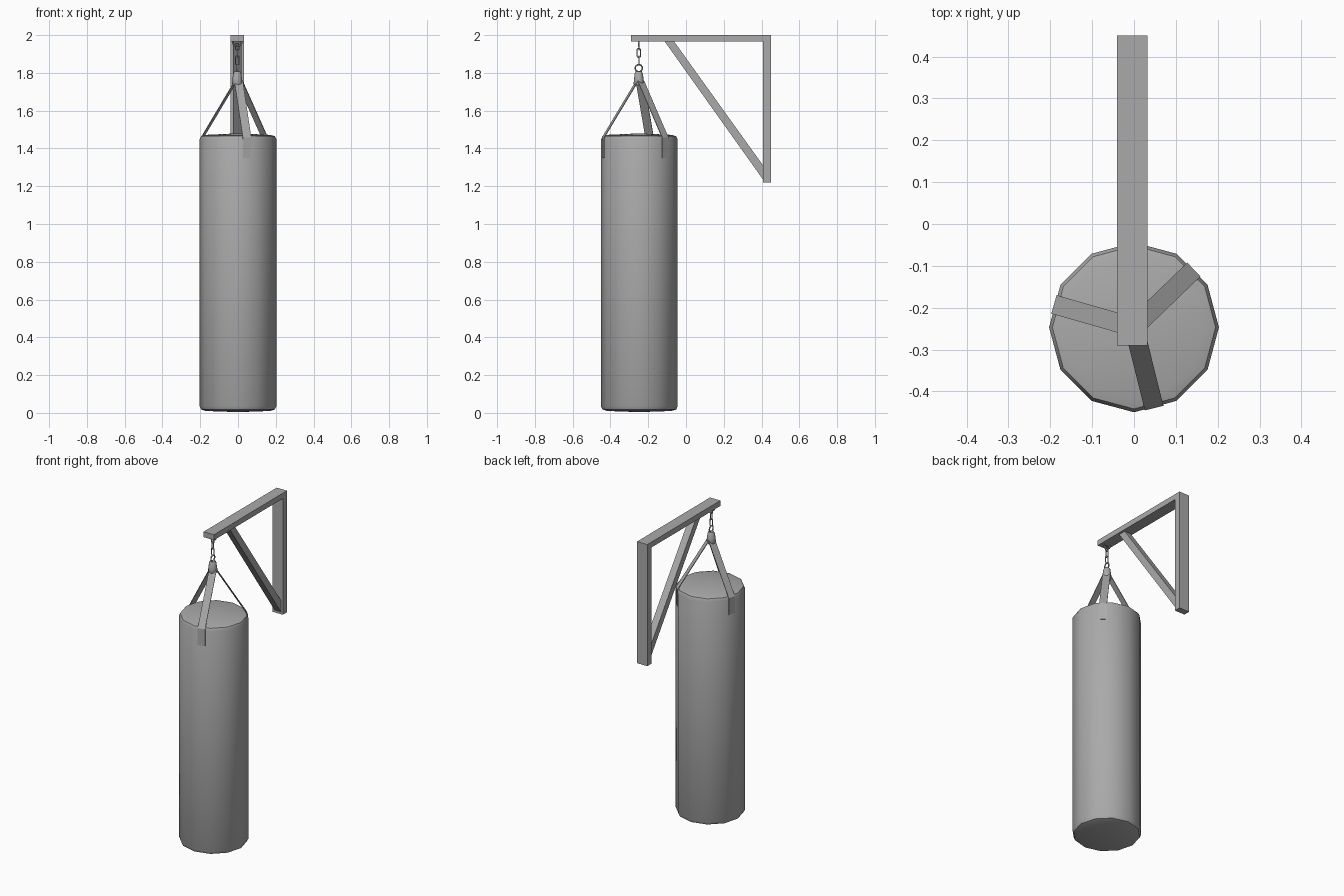
import bpy, bmesh, math
from mathutils import Vector, Matrix

if "Cube" in bpy.data.objects:
    bpy.data.objects.remove(bpy.data.objects["Cube"])

grey = bpy.data.materials.new("plain grey")
grey.use_nodes = True
grey.diffuse_color = (0.4, 0.4, 0.4, 1)
grey.node_tree.nodes["Principled BSDF"].inputs["Base Color"].default_value = grey.diffuse_color

BAG = Vector((0, -0.247, 0))     # bag axis
HUB = Vector((-0.004, -0.25, 0))  # chain axis
BEAM_X = -0.004


def finish(name, bm, smooth=None):
    bmesh.ops.recalc_face_normals(bm, faces=bm.faces)
    mesh = bpy.data.meshes.new(name)
    bm.to_mesh(mesh)
    bm.free()
    mesh.materials.append(grey)
    obj = bpy.data.objects.new(name, mesh)
    bpy.context.collection.objects.link(obj)
    if smooth:
        bpy.ops.object.select_all(action='DESELECT')
        obj.select_set(True)
        bpy.context.view_layer.objects.active = obj
        bpy.ops.object.shade_smooth_by_angle(angle=math.radians(smooth))
    return obj


def extrude_x(name, outline, width, x=BEAM_X):
    """Side outline in (y, z) pulled along x."""
    bm = bmesh.new()
    face = bm.faces.new([bm.verts.new((x - width / 2, y, z)) for y, z in outline])
    ext = bmesh.ops.extrude_face_region(bm, geom=[face])
    bmesh.ops.translate(bm, vec=(width, 0, 0),
                        verts=[v for v in ext["geom"] if isinstance(v, bmesh.types.BMVert)])
    return finish(name, bm)


def lathe(name, profile, sides, centre, smooth):
    """Profile of (radius, z), spun around a vertical axis."""
    bm = bmesh.new()
    verts = [bm.verts.new((r, 0, z)) for r, z in profile]
    edges = [bm.edges.new(p) for p in zip(verts, verts[1:])]
    bmesh.ops.spin(bm, geom=verts + edges, axis=(0, 0, 1), cent=(0, 0, 0),
                   angle=math.tau, steps=sides, use_duplicate=False)
    bmesh.ops.remove_doubles(bm, verts=bm.verts, dist=0.0005)
    bmesh.ops.translate(bm, vec=centre, verts=bm.verts)
    return finish(name, bm, smooth)


def link(name, z, radius, stretch, wire, turn):
    """Oval chain link: a ring pulled apart into two half circles."""
    bm = bmesh.new()
    n, m = 12, 6
    rings = []
    for i in range(n):
        a = math.tau * (i + 0.5) / n
        out = Vector((math.cos(a), 0, math.sin(a)))
        mid = out * radius + Vector((0, 0, math.copysign(stretch, out.z)))
        rings.append([bm.verts.new(mid + wire * (out * math.cos(b) + Vector((0, math.sin(b), 0))))
                      for b in (math.tau * j / m for j in range(m))])
    for i in range(n):
        for j in range(m):
            p, q = rings[i], rings[(i + 1) % n]
            bm.faces.new((p[j], q[j], q[(j + 1) % m], p[(j + 1) % m]))
    bm.transform(Matrix.Translation(HUB + Vector((0, 0, z))) @ Matrix.Rotation(turn, 4, 'Z'))
    return finish(name, bm, 60)


# Wall bracket
extrude_x("top_beam", [(-0.29, 1.965), (0.45, 1.965), (0.45, 2), (-0.29, 2)], 0.073)
extrude_x("wall_post", [(0.408, 1.22), (0.45, 1.22), (0.45, 1.965), (0.408, 1.965)], 0.073)
extrude_x("diagonal_brace", [(-0.112, 1.965), (0.408, 1.235), (0.408, 1.31), (-0.062, 1.965)], 0.045)

# Bag
lathe("bag", [(0, 0.004), (0.17, 0.01), (0.195, 0.018), (0.203, 0.035),
              (0.203, 1.448), (0.195, 1.465), (0.17, 1.472), (0, 1.48)], 12, BAG, 40)

# Straps: slanted up to the hub, with a tab lying on the bag side
for name, degrees in (("front_strap", -76), ("back_left_strap", 44), ("right_strap", 164)):
    bm = bmesh.new()
    path = [(0.012, 1.76), (0.199, 1.458), (0.199, 1.35)]
    rows = [[bm.verts.new((r, side * 0.023, z)) for side in (-1, 1)] for r, z in path]
    for p, q in zip(rows, rows[1:]):
        bm.faces.new((p[0], p[1], q[1], q[0]))
    bmesh.ops.recalc_face_normals(bm, faces=bm.faces)
    bmesh.ops.solidify(bm, geom=bm.faces[:], thickness=0.004)
    bm.transform(Matrix.Translation(BAG) @ Matrix.Rotation(math.radians(degrees), 4, 'Z'))
    finish(name, bm)

# Hub gathering the straps
lathe("strap_hub", [(0, 1.732), (0.022, 1.732), (0.027, 1.742), (0.026, 1.765),
                    (0.021, 1.798), (0.016, 1.807), (0, 1.809)], 12, HUB, 40)

# Hanging ring, chain and the eye under the beam
link("hub_ring", 1.825, 0.019, 0, 0.004, math.pi / 2)
link("lower_link", 1.866, 0.010, 0.014, 0.003, 0)
link("middle_link", 1.906, 0.010, 0.014, 0.003, math.pi / 2)
link("upper_link", 1.939, 0.010, 0.008, 0.003, 0)
link("beam_eye", 1.965, 0.024, 0, 0.005, 0)
